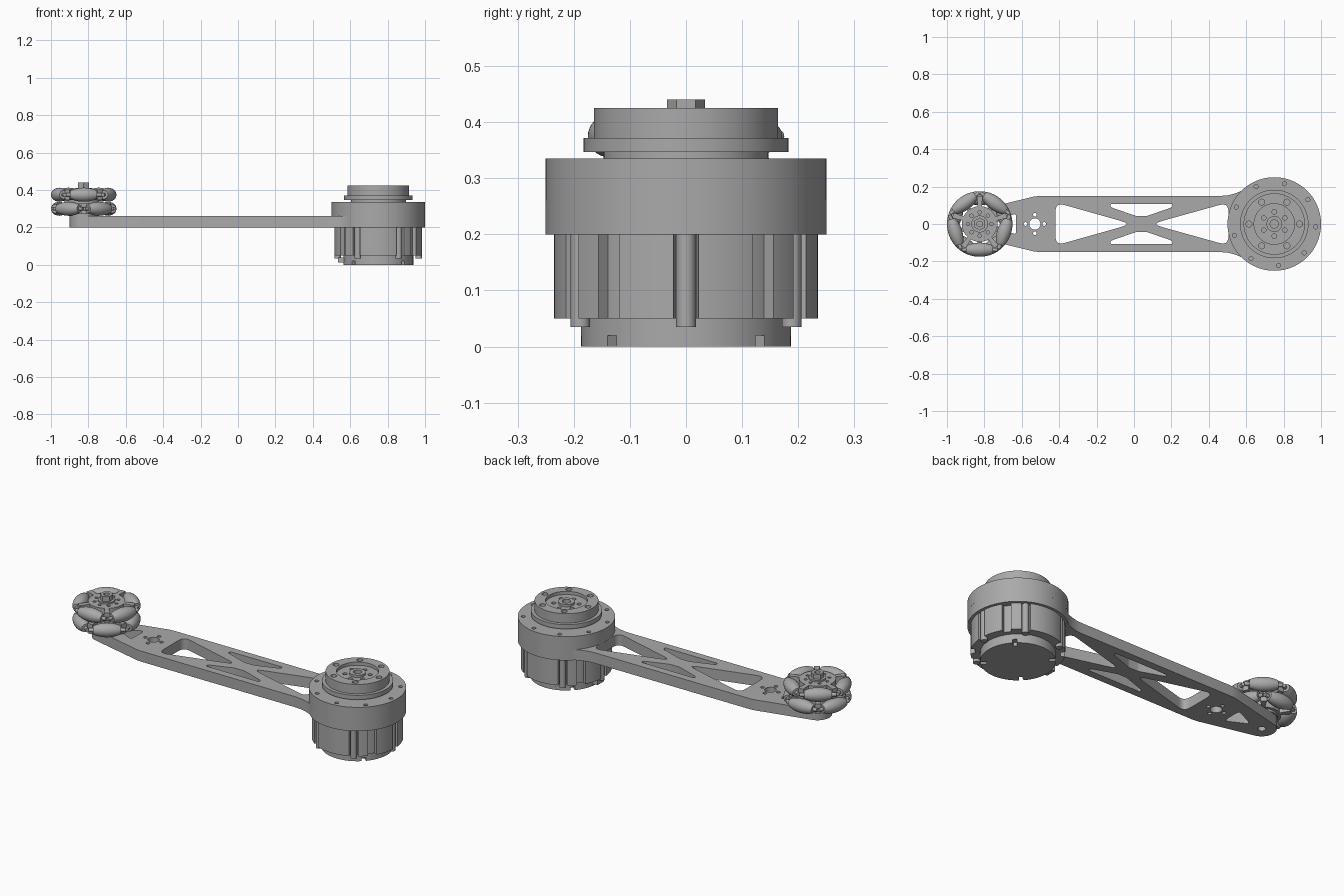
import bpy
import bmesh
from math import sin, cos, pi, radians, sqrt
from mathutils import Vector

cube = bpy.data.objects.get("Cube")
if cube:
    bpy.data.objects.remove(cube, do_unlink=True)

grey = bpy.data.materials.new("machined_grey")
grey.use_nodes = True
grey.diffuse_color = (0.4, 0.4, 0.4, 1)
grey.node_tree.nodes["Principled BSDF"].inputs["Base Color"].default_value = (0.4, 0.4, 0.4, 1)

MOTOR = (0.75, 0)
WHEEL = (-0.825, 0)


def circle(c, r, n=64, start=0.0):
    return [(c[0] + r * cos(start + 2 * pi * i / n), c[1] + r * sin(start + 2 * pi * i / n)) for i in range(n)]


def ring_of_holes(c, ring, r, count, start=0.0):
    return [circle(p, r, 16) for p in circle(c, ring, count, radians(start))]


def polar(c, base, changed, angles, half, n=720):
    """Round outline whose radius changes inside a window about each angle."""
    pts = []
    for i in range(n):
        a = 360 * i / n
        near = any(abs((a - k + 180) % 360 - 180) <= half for k in angles)
        r = changed if near else base
        pts.append((c[0] + r * cos(radians(a)), c[1] + r * sin(radians(a))))
    return pts


def rounded(points, d, steps=6):
    """Polygon with softened corners."""
    out = []
    for i, p in enumerate(points):
        c = Vector(p)
        a, b = Vector(points[i - 1]) - c, Vector(points[(i + 1) % len(points)]) - c
        p0 = c + a.normalized() * min(d, a.length * 0.45)
        p2 = c + b.normalized() * min(d, b.length * 0.45)
        for k in range(steps + 1):
            t = k / steps
            out.append(tuple(p0 * (1 - t) ** 2 + c * 2 * t * (1 - t) + p2 * t * t))
    return out


def flip(points):
    return [(x, -y) for x, y in points]


def add_mesh(name, mesh):
    ob = bpy.data.objects.new(name, mesh)
    bpy.context.collection.objects.link(ob)
    mesh.materials.clear()
    mesh.materials.append(grey)
    bpy.ops.object.select_all(action='DESELECT')
    ob.select_set(True)
    bpy.context.view_layer.objects.active = ob
    bpy.ops.object.shade_smooth_by_angle(angle=radians(30))
    return ob


def plate(name, loops, z0, z1):
    """Extruded outline; loops after the first are holes."""
    cu = bpy.data.curves.new(name, 'CURVE')
    cu.dimensions = '2D'
    cu.fill_mode = 'BOTH'
    cu.extrude = (z1 - z0) / 2
    for loop in loops:
        s = cu.splines.new('POLY')
        s.points.add(len(loop) - 1)
        for pt, (x, y) in zip(s.points, loop):
            pt.co = (x, y, 0, 1)
        s.use_cyclic_u = True
    tmp = bpy.data.objects.new(name + "_outline", cu)
    bpy.context.collection.objects.link(tmp)
    dg = bpy.context.evaluated_depsgraph_get()
    mesh = bpy.data.meshes.new_from_object(tmp.evaluated_get(dg))
    bpy.data.objects.remove(tmp, do_unlink=True)
    bm = bmesh.new()
    bm.from_mesh(mesh)
    bmesh.ops.remove_doubles(bm, verts=bm.verts, dist=0.00005)
    bmesh.ops.recalc_face_normals(bm, faces=bm.faces)
    bm.to_mesh(mesh)
    bm.free()
    ob = add_mesh(name, mesh)
    ob.location.z = (z0 + z1) / 2
    return ob


# Arm: rounded tip, straight beam, flared motor ring
tip = [(WHEEL[0] + 0.075 * cos(radians(a)), 0.075 * sin(radians(a))) for a in range(180, 100, -10)]
neck = [(-0.57, 0.138), (-0.54, 0.146), (-0.51, 0.15), (0.46, 0.15), (0.5, 0.153), (0.54, 0.163)]
ring = [(MOTOR[0] + 0.25 * cos(radians(a)), 0.25 * sin(radians(a))) for a in range(135, -1, -5)]
upper = tip + neck + ring
outline = upper + flip(upper[1:-1])[::-1]

# Truss windows and mounting holes
left_window = rounded([(-0.42, 0.115), (-0.42, -0.115), (-0.04, -0.008), (-0.04, 0.008)], 0.05)
right_window = rounded([(0.505, 0.115), (0.505, -0.115), (0.12, -0.008), (0.12, 0.008)], 0.05)
slot = rounded([(-0.125, 0.107), (0.205, 0.107), (0.205, 0.09), (0.07, 0.043), (0.01, 0.043), (-0.125, 0.09)], 0.008)
tip_window = rounded([(-0.63, 0.06), (-0.63, -0.06), (-0.75, 0)], 0.025)
servo = (-0.53, 0)
plate("arm", [outline, left_window, right_window, slot, flip(slot), tip_window,
              circle(servo, 0.03, 32), circle(WHEEL, 0.02, 32)]
      + ring_of_holes(servo, 0.05, 0.01, 4), 0.2, 0.26)

# Motor can with grooves, screws and notched base
screw_angles = [60 * i for i in range(6)]
can = polar(MOTOR, 0.235, 0.212, screw_angles + [36, -36, 144, -144], 5)
plate("motor_can", [can], 0.05, 0.2)
for i, p in enumerate(circle(MOTOR, 0.2175, 6)):
    plate(f"can_screw_{i + 1}", [circle(p, 0.0175, 24)], 0.035, 0.2)
plate("motor_base", [circle(MOTOR, 0.187, 96)], 0.02, 0.05)
plate("motor_base_notched", [polar(MOTOR, 0.187, 0.155, [45, 135, 225, 315], 3)], 0, 0.02)
plate("motor_connector", [[(0.535, -0.03), (0.575, -0.03), (0.575, 0.03), (0.535, 0.03)]], 0.012, 0.04)

# Gearbox cap and output hub
plate("gearbox_cap", [circle(MOTOR, 0.25, 96)], 0.26, 0.32)
plate("gearbox_cap_top", [circle(MOTOR, 0.25, 96)] + ring_of_holes(MOTOR, 0.222, 0.011, 9, -4), 0.32, 0.335)
plate("output_neck", [circle(MOTOR, 0.147)], 0.33, 0.35)
plate("output_flange", [circle(MOTOR, 0.183, 96)], 0.347, 0.372)
plate("output_hub", [circle(MOTOR, 0.164, 96)], 0.37, 0.39)
plate("output_hub_floor", [circle(MOTOR, 0.164, 96), circle(MOTOR, 0.022, 32)]
      + ring_of_holes(MOTOR, 0.065, 0.012, 6, 30), 0.39, 0.407)
plate("output_hub_rim", [circle(MOTOR, 0.164, 96), circle(MOTOR, 0.108)]
      + ring_of_holes(MOTOR, 0.135, 0.016, 6), 0.407, 0.425)
plate("output_boss", [circle(MOTOR, 0.042, 32), circle(MOTOR, 0.022, 32)], 0.405, 0.42)


def roller_mesh():
    """Barrel roller with axle stubs, turned about its own x axis."""
    half, centre = 0.072, 0.1375
    body = [half * (k / 8 - 1) for k in range(17)]
    prof = [(-0.095, 0), (-0.095, 0.01), (-half, 0.01)]
    prof += [(x, sqrt(0.175 ** 2 - x * x) - centre) for x in body]
    prof += [(half, 0.01), (0.095, 0.01), (0.095, 0)]
    bm = bmesh.new()
    vs = [bm.verts.new((x, 0, r)) for x, r in prof]
    es = [bm.edges.new(pair) for pair in zip(vs, vs[1:])]
    bmesh.ops.spin(bm, geom=vs + es, cent=(0, 0, 0), axis=(1, 0, 0), angle=2 * pi, steps=28)
    bmesh.ops.remove_doubles(bm, verts=bm.verts, dist=0.00005)
    bmesh.ops.recalc_face_normals(bm, faces=bm.faces)
    mesh = bpy.data.meshes.new("roller")
    bm.to_mesh(mesh)
    bm.free()
    return mesh


# Two staggered rows of rollers on forked hubs
roller = roller_mesh()
for row, z, first in (("lower", 0.3, 90), ("upper", 0.375, -90)):
    angles = [first + 72 * i for i in range(5)]
    hub = polar(WHEEL, 0.095, 0.15, [a + 36 for a in angles], 6)
    holes = ring_of_holes(WHEEL, 0.062, 0.009, 8) if row == "upper" else []
    plate(f"{row}_wheel_hub", [hub] + holes, z - 0.028, z + 0.028)
    for i, a in enumerate(angles):
        ob = add_mesh(f"{row}_roller_{i + 1}", roller)
        t = radians(a)
        ob.location = (WHEEL[0] + 0.1375 * cos(t), 0.1375 * sin(t), z)
        ob.rotation_euler.z = t + pi / 2

# Wheel core and hexagonal shaft nut
plate("wheel_core", [circle(WHEEL, 0.08)], 0.26, 0.37)
plate("wheel_collar", [circle(WHEEL, 0.045, 32), circle(WHEEL, 0.015, 24)], 0.4, 0.412)
plate("shaft_nut", [circle(WHEEL, 0.034, 6, pi / 2), circle(WHEEL, 0.015, 24)], 0.4, 0.44)
